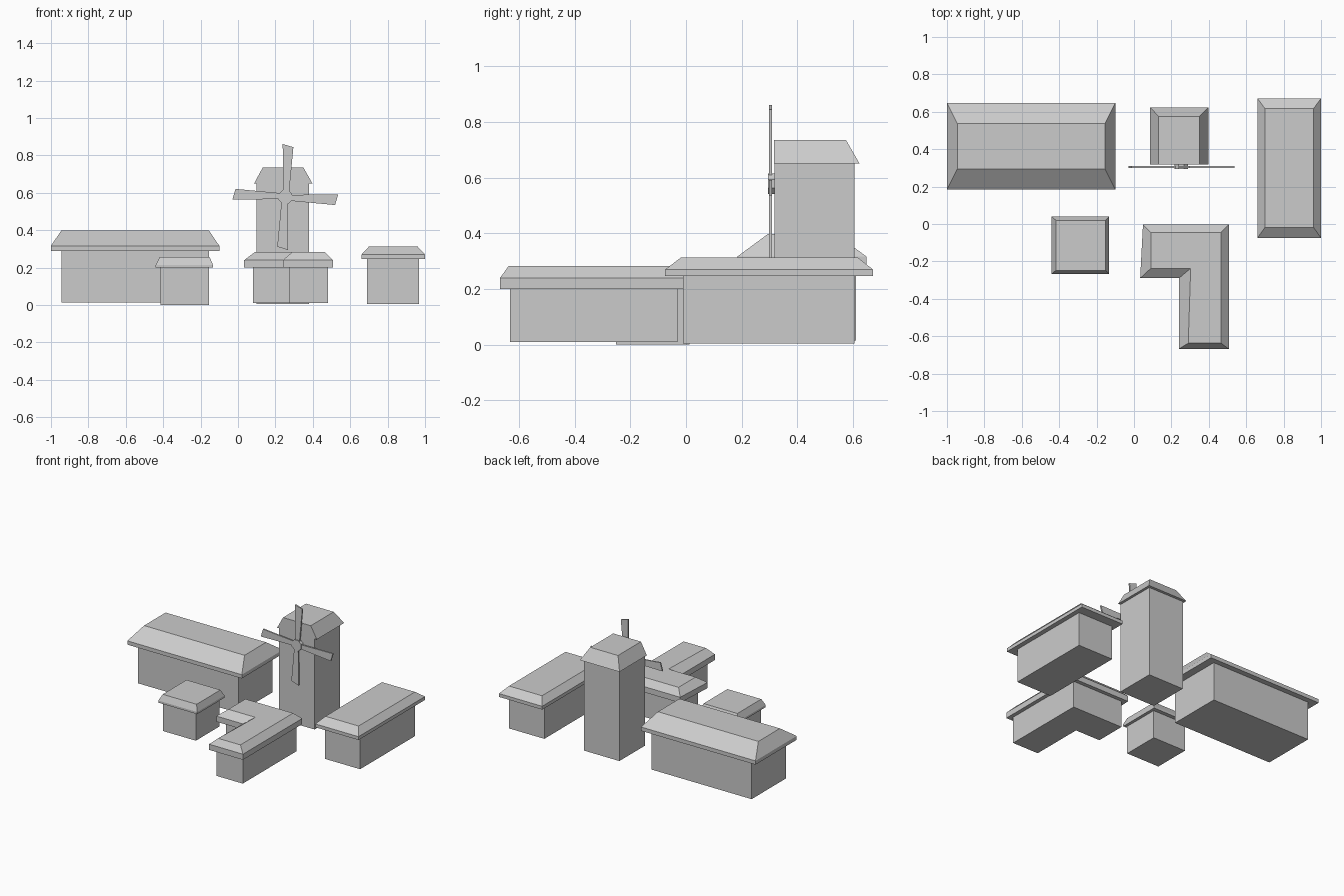
import bpy, bmesh
from math import pi
from mathutils import Matrix

if "Cube" in bpy.data.objects:
    bpy.data.objects.remove(bpy.data.objects["Cube"])


def finish(name, bm):
    bmesh.ops.recalc_face_normals(bm, faces=bm.faces[:])
    mesh = bpy.data.meshes.new(name)
    bm.to_mesh(mesh)
    bm.free()
    obj = bpy.data.objects.new(name, mesh)
    bpy.context.collection.objects.link(obj)
    return obj


def loft(name, sections):
    """Closed solid through stacked outlines: [(points_xy, z), ...]"""
    bm = bmesh.new()
    loops = [[bm.verts.new((x, y, z)) for x, y in pts] for pts, z in sections]
    n = len(loops[0])
    for a, b in zip(loops, loops[1:]):
        for i in range(n):
            j = (i + 1) % n
            bm.faces.new((a[i], a[j], b[j], b[i]))
    bm.faces.new(loops[0][::-1])
    bm.faces.new(loops[-1])
    return finish(name, bm)


def rect(x0, x1, y0, y1):
    return [(x0, y0), (x1, y0), (x1, y1), (x0, y1)]


def building(name, wall, eave, top, z0, z_eave, z_slope, z_top):
    loft(name + "_walls", [(wall, z0), (wall, z_eave + 0.005)])
    roof = [(eave, z_eave), (top, z_top)]
    if z_slope > z_eave:
        roof.insert(1, (eave, z_slope))
    loft(name + "_roof", roof)


# Rectangular houses
building("long_hall", rect(-0.943, -0.155, 0.225, 0.61), rect(-1, -0.10, 0.185, 0.648),
         rect(-0.945, -0.155, 0.295, 0.537), 0.015, 0.29, 0.317, 0.398)
building("small_hut", rect(-0.415, -0.155, -0.252, 0.012), rect(-0.44, -0.134, -0.267, 0.04),
         rect(-0.418, -0.152, -0.248, 0.02), 0.0, 0.20, 0.215, 0.258)
building("side_barn", rect(0.69, 0.967, -0.01, 0.605), rect(0.66, 1.0, -0.075, 0.672),
         rect(0.70, 0.96, -0.018, 0.617), 0.005, 0.246, 0.27, 0.313)

# L-shaped house
building("corner_house",
         [(0.08, -0.03), (0.08, -0.25), (0.275, -0.25), (0.275, -0.632), (0.48, -0.632), (0.48, -0.03)],
         [(0.048, -0.003), (0.033, -0.29), (0.24, -0.29), (0.24, -0.668), (0.507, -0.668), (0.507, -0.003)],
         [(0.09, -0.045), (0.09, -0.237), (0.303, -0.237), (0.29, -0.637), (0.465, -0.637), (0.465, -0.045)],
         0.01, 0.20, 0.24, 0.283)

# Windmill tower, roof flush at the front
building("mill_tower", rect(0.10, 0.38, 0.318, 0.605), rect(0.086, 0.398, 0.317, 0.624),
         rect(0.132, 0.35, 0.317, 0.575), 0.005, 0.65, 0.65, 0.735)

# Sail hub
CX, CZ = 0.253, 0.578
bm = bmesh.new()
bmesh.ops.create_cone(bm, cap_ends=True, segments=8, radius1=0.04, radius2=0.04, depth=0.024)
hub = finish("sail_hub", bm)
hub.data.transform(Matrix.Translation((CX, 0.306, CZ)) @ Matrix.Rotation(pi / 2, 4, 'X')
                   @ Matrix.Rotation(pi / 8, 4, 'Z'))

# Four sails, flaring outward
sail = [(-0.011, 0.02), (0.020, 0.02), (0.043, 0.266), (-0.014, 0.283)]
for k in range(4):
    blade = loft("sail_%d" % (k + 1), [(sail, -0.005), (sail, 0.005)])
    blade.data.transform(Matrix.Translation((CX, 0.304, CZ)) @ Matrix.Rotation(k * pi / 2, 4, 'Y')
                         @ Matrix.Rotation(pi / 2, 4, 'X'))
